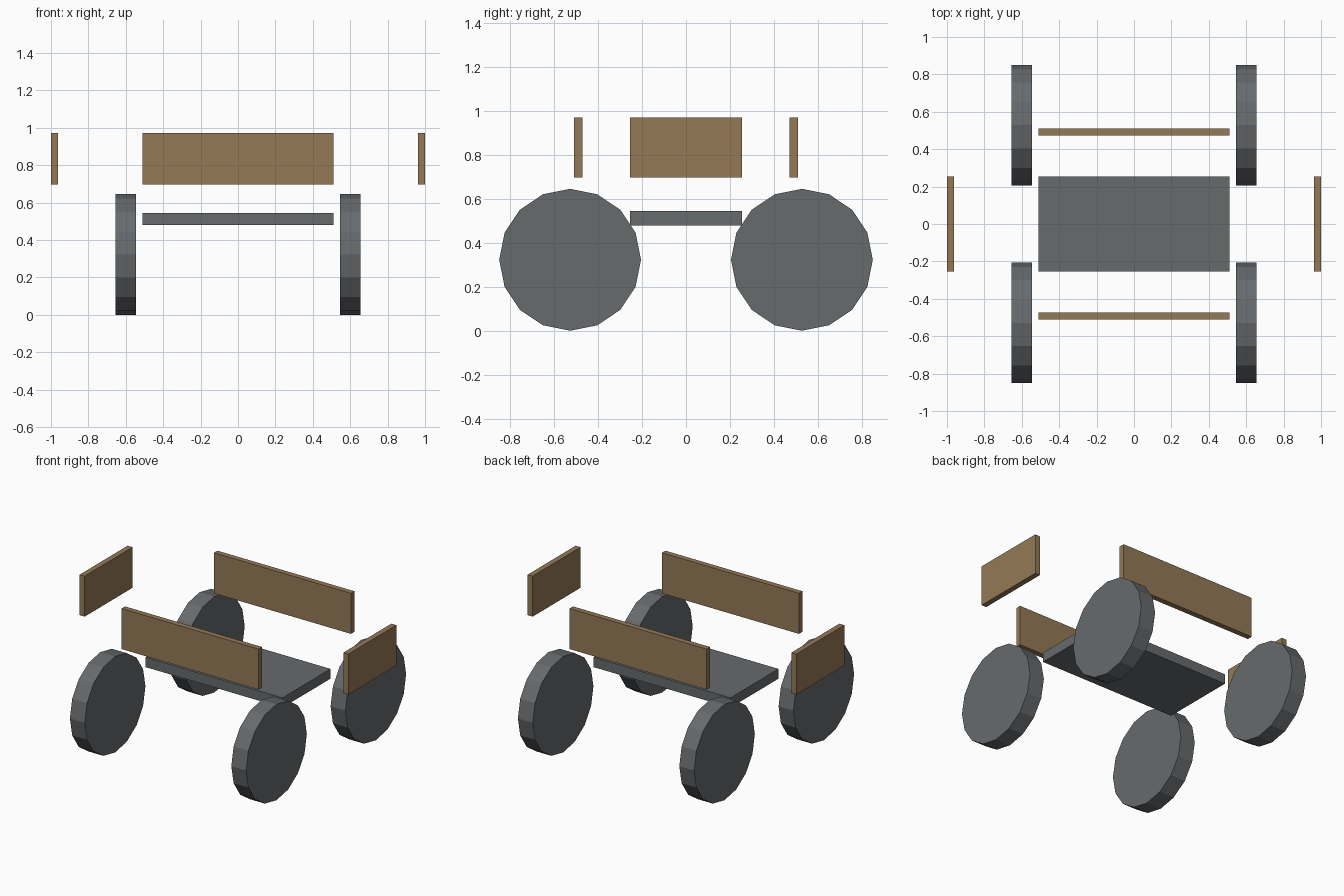
import bpy
import math

default = bpy.data.objects.get("Cube")
if default:
    bpy.data.objects.remove(default, do_unlink=True)


def make_material(name, colour):
    mat = bpy.data.materials.new(name)
    mat.use_nodes = True
    mat.diffuse_color = colour
    mat.node_tree.nodes["Principled BSDF"].inputs["Base Color"].default_value = colour
    return mat


def finish(name, mat):
    obj = bpy.context.object
    obj.name = obj.data.name = name
    obj.data.materials.append(mat)
    return obj


def box(name, centre, size, mat):
    bpy.ops.mesh.primitive_cube_add(size=1, location=centre)
    obj = finish(name, mat)
    obj.scale = size
    bpy.ops.object.transform_apply(location=False, rotation=False, scale=True)


def wheel(name, centre, mat):
    bpy.ops.mesh.primitive_cylinder_add(
        vertices=16, radius=WHEEL_RADIUS, depth=0.11,
        location=centre, rotation=(0, math.pi / 2, 0))
    finish(name, mat)


grey = make_material("dark grey", (0.135, 0.145, 0.152, 1))
wood = make_material("brown wood", (0.295, 0.192, 0.094, 1))

WHEEL_RADIUS = 0.323
LENGTH, WIDTH = 1.02, 0.51
BOARD_HEIGHT, BOARD_THICK, BOARD_Z = 0.273, 0.037, 0.835

# Flat bed
box("bed", (0, 0, 0.513), (LENGTH, WIDTH, 0.066), grey)

# Side boards floating around the bed
for side, s in (("front", -1), ("back", 1)):
    box(side + "_board", (0, s * 0.491, BOARD_Z), (LENGTH, BOARD_THICK, BOARD_HEIGHT), wood)
for side, s in (("right", -1), ("left", 1)):
    box(side + "_board", (s * 0.9815, 0, BOARD_Z), (BOARD_THICK, WIDTH, BOARD_HEIGHT), wood)

# Four wheels
for end, sy in (("front", -1), ("back", 1)):
    for side, sx in (("right", -1), ("left", 1)):
        wheel(f"{end}_{side}_wheel", (sx * 0.601, sy * 0.528, WHEEL_RADIUS), grey)
